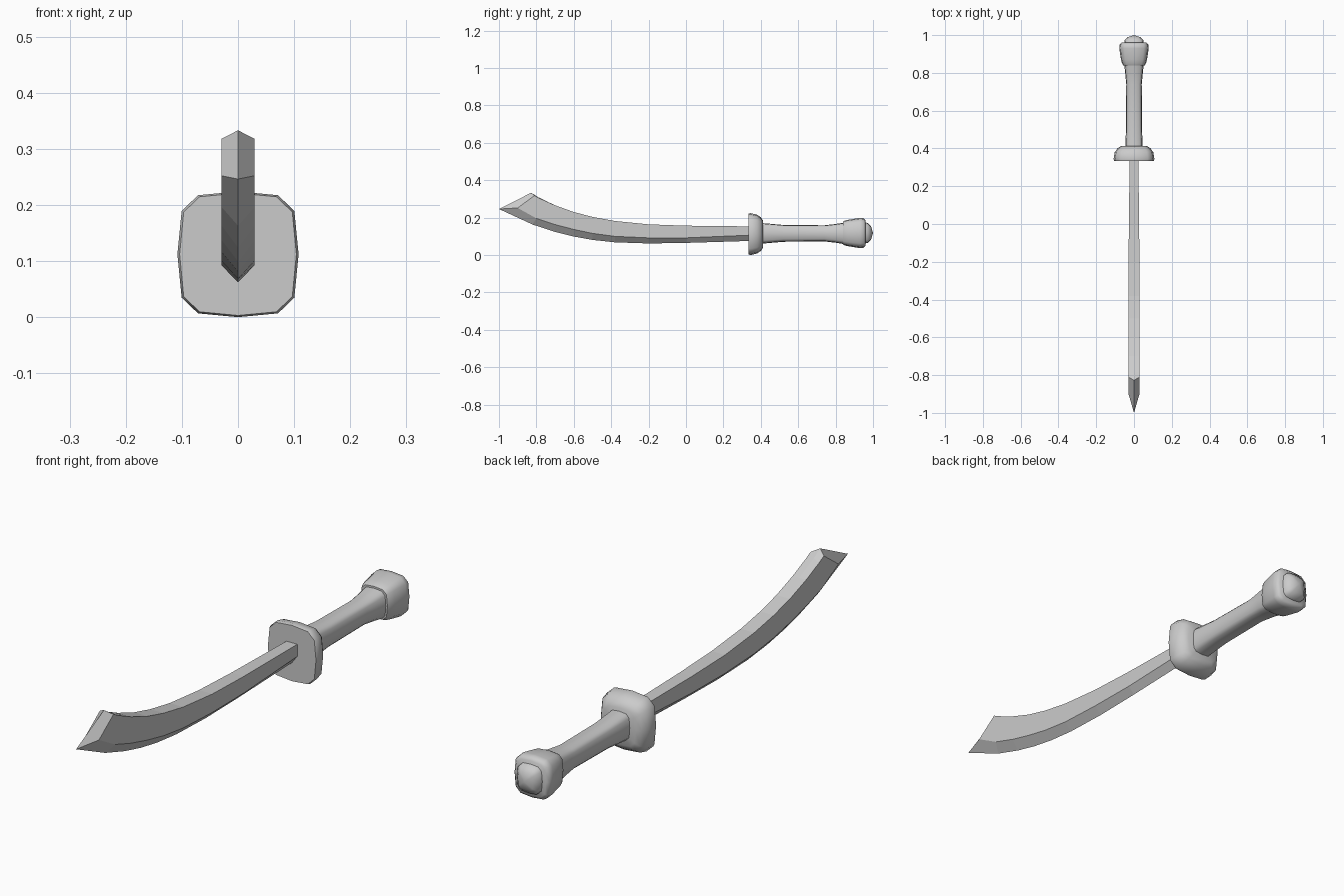
import bpy, bmesh, math

if "Cube" in bpy.data.objects:
    bpy.data.objects.remove(bpy.data.objects["Cube"])

CZ = 0.112  # height of the handle axis


def finish(bm, name, smooth=None):
    bmesh.ops.recalc_face_normals(bm, faces=bm.faces[:])
    me = bpy.data.meshes.new(name)
    bm.to_mesh(me)
    bm.free()
    ob = bpy.data.objects.new(name, me)
    bpy.context.collection.objects.link(ob)
    if smooth:
        bpy.ops.object.select_all(action='DESELECT')
        ob.select_set(True)
        bpy.context.view_layer.objects.active = ob
        bpy.ops.object.shade_smooth_by_angle(angle=math.radians(smooth))
    return ob


def bridge(bm, rings):
    for a, b in zip(rings, rings[1:]):
        n = len(a)
        for i in range(n):
            j = (i + 1) % n
            bm.faces.new((a[i], a[j], b[j], b[i]))


# Rounded-square section: one quadrant mirrored to 12 points
QUAD = [(0, 1), (0.66, 0.94), (0.93, 0.69), (1, 0)]
half = QUAD + [(x, -z) for x, z in QUAD[-2::-1]]
SECTION = half + [(-x, z) for x, z in half[-2:0:-1]]


def lofted(name, profile, cz=CZ, dome=0.0):
    """Loft the section along y; profile rows are (y, half width, half height)."""
    bm = bmesh.new()
    rings = [[bm.verts.new((sx * w, y, cz + sz * h)) for sx, sz in SECTION]
             for y, w, h in profile]
    bridge(bm, rings)
    for ring, y in ((rings[0], profile[0][0]), (rings[-1], profile[-1][0] + dome)):
        c = bm.verts.new((0, y, cz))
        for i in range(len(ring)):
            bm.faces.new((ring[i], ring[(i + 1) % len(ring)], c))
    return finish(bm, name, 50)


# Guard
lofted("guard", [(0.333, 0.104, 0.109), (0.345, 0.108, 0.112),
                 (0.38, 0.102, 0.104), (0.40, 0.088, 0.09), (0.412, 0.07, 0.072)])

# Grip, waisted between guard and pommel
lofted("grip", [(0.39, 0.046, 0.056), (0.43, 0.045, 0.053), (0.52, 0.042, 0.045),
                (0.74, 0.041, 0.043), (0.80, 0.047, 0.05), (0.86, 0.053, 0.06)], cz=0.116)

# Pommel and its end button
lofted("pommel", [(0.84, 0.058, 0.062), (0.85, 0.063, 0.067), (0.87, 0.069, 0.071),
                  (0.93, 0.078, 0.081), (0.95, 0.076, 0.079), (0.96, 0.066, 0.068)], cz=0.118)
lofted("pommel_button", [(0.95, 0.052, 0.056), (0.972, 0.050, 0.054),
                         (0.99, 0.032, 0.034)], cz=0.118, dome=0.01)

# Blade stations: y, half width, spine z, bevel z, cutting edge z
STATIONS = [(0.36, 0.023, 0.153, 0.107, 0.076), (0.0, 0.027, 0.157, 0.092, 0.065),
            (-0.2, 0.029, 0.164, 0.092, 0.062), (-0.38, 0.029, 0.182, 0.100, 0.068),
            (-0.5, 0.029, 0.204, 0.116, 0.081), (-0.6, 0.029, 0.230, 0.137, 0.099),
            (-0.7, 0.029, 0.266, 0.163, 0.124)]
bm = bmesh.new()


def blade_ring(w, top, side, bevel, edge):
    pts = [(0, top), (w, side), (w, bevel), (0, edge), (-w, bevel), (-w, side)]
    return [bm.verts.new((x, p[0], p[1])) for x, p in pts]


rings = [blade_ring(w, (y, s), (y, s), (y, b), (y, e)) for y, w, s, b, e in STATIONS]
rings.append(blade_ring(0.029, (-0.79, 0.309), (-0.78, 0.302), (-0.80, 0.196), (-0.82, 0.163)))
# Clipped point
tip = blade_ring(0.029, (-0.828, 0.333), (-0.81, 0.318), (-0.90, 0.252), (-1.0, 0.246))
rings.append(tip)
bridge(bm, rings)
bm.faces.new((tip[0], tip[1], tip[2], tip[3]))
bm.faces.new((tip[0], tip[3], tip[4], tip[5]))
bm.faces.new(rings[0])
finish(bm, "blade")
